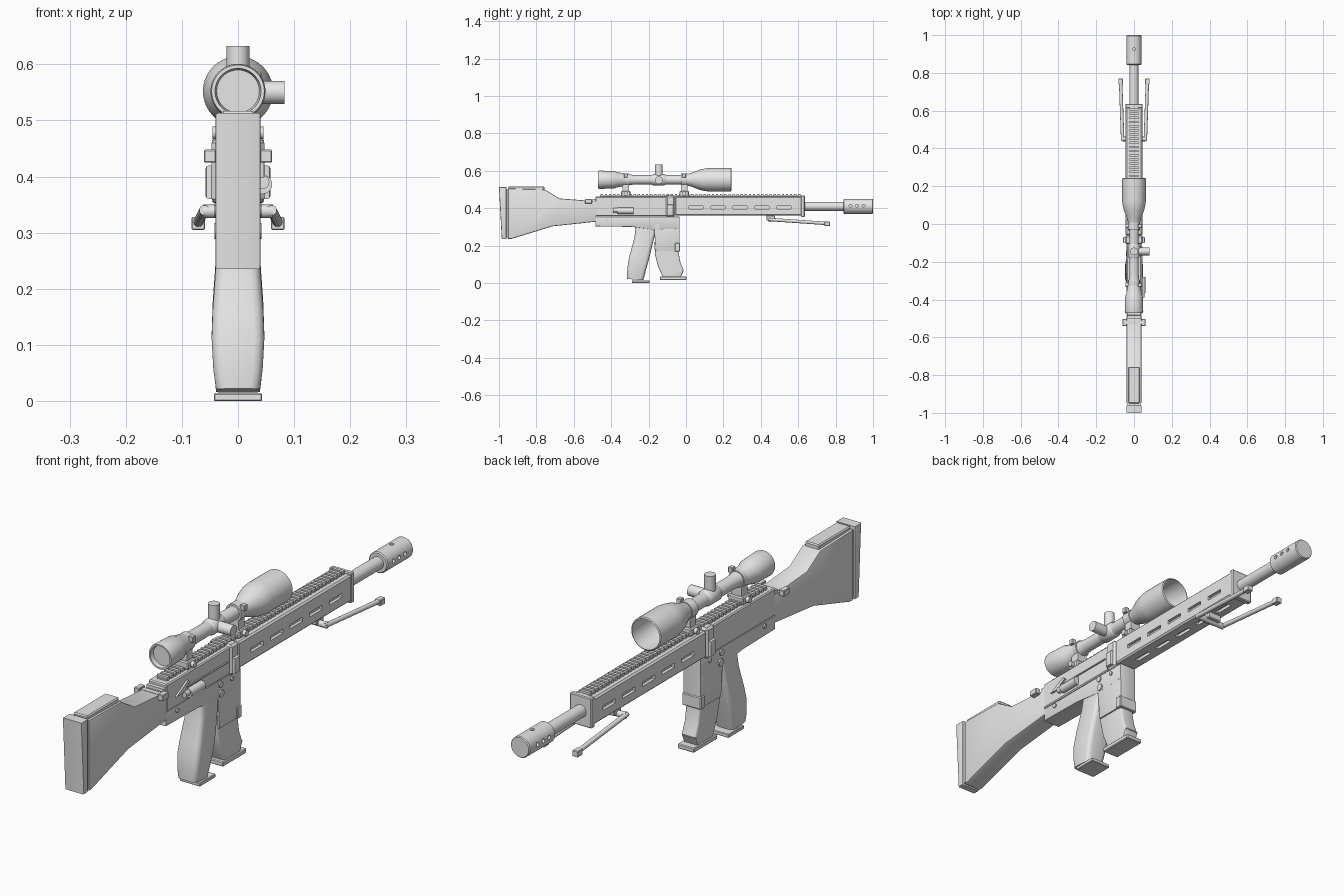
import bpy, bmesh, math
from mathutils import Matrix, Vector

if "Cube" in bpy.data.objects:
    bpy.data.objects.remove(bpy.data.objects["Cube"])

grey = bpy.data.materials.new("plain_grey")
grey.diffuse_color = (0.8, 0.8, 0.8, 1)
grey.use_nodes = True
grey.node_tree.nodes["Principled BSDF"].inputs["Base Color"].default_value = grey.diffuse_color


def finish(name, bm):
    bmesh.ops.recalc_face_normals(bm, faces=bm.faces)
    me = bpy.data.meshes.new(name)
    bm.to_mesh(me)
    bm.free()
    me.materials.append(grey)
    ob = bpy.data.objects.new(name, me)
    bpy.context.collection.objects.link(ob)
    return ob


def box(name, x0, x1, y0, y1, z0, z1, bevel=0.0):
    bm = bmesh.new()
    m = Matrix.Translation(((x0 + x1) / 2, (y0 + y1) / 2, (z0 + z1) / 2)) @ \
        Matrix.Diagonal((x1 - x0, y1 - y0, z1 - z0, 1))
    bmesh.ops.create_cube(bm, size=1, matrix=m)
    if bevel:
        bmesh.ops.bevel(bm, geom=bm.edges[:], offset=bevel, segments=1, affect='EDGES')
    return finish(name, bm)


def rod(name, a, b, r, seg=24):
    """Cylinder between two points."""
    a, b = Vector(a), Vector(b)
    d = b - a
    m = Matrix.Translation((a + b) / 2) @ d.to_track_quat('Z', 'Y').to_matrix().to_4x4()
    bm = bmesh.new()
    bmesh.ops.create_cone(bm, cap_ends=True, segments=seg, radius1=r, radius2=r,
                          depth=d.length, matrix=m)
    return finish(name, bm)


def lathe(name, profile, z, seg=40):
    """Spin (y, radius) points about the lengthwise axis at height z."""
    bm = bmesh.new()
    vs = [bm.verts.new((0, y, z + r)) for y, r in profile]
    es = [bm.edges.new(p) for p in zip(vs, vs[1:])]
    bmesh.ops.spin(bm, geom=vs + es, cent=(0, 0, z), axis=(0, 1, 0),
                   angle=math.tau, steps=seg, use_duplicate=False)
    bmesh.ops.remove_doubles(bm, verts=bm.verts[:], dist=1e-5)
    return finish(name, bm)


def prism(name, pts, x0, x1, bevel=0.0):
    """Side profile of (y, z) points extruded across x."""
    bm = bmesh.new()
    f = bm.faces.new([bm.verts.new((x0, y, z)) for y, z in pts])
    g = bmesh.ops.extrude_face_region(bm, geom=[f])
    bmesh.ops.translate(bm, vec=(x1 - x0, 0, 0),
                        verts=[v for v in g['geom'] if isinstance(v, bmesh.types.BMVert)])
    if bevel:
        rim = [e for e in bm.edges if abs(e.verts[0].co.x - e.verts[1].co.x) < 1e-5]
        bmesh.ops.bevel(bm, geom=rim, offset=bevel, segments=2, profile=0.5, affect='EDGES')
    return finish(name, bm)


def loft(name, stations, r):
    """Rounded rectangles (half_x, y0, z0, y1, z1) joined in a stack."""
    bm = bmesh.new()
    rings = []
    for hx, y0, z0, y1, z1 in stations:
        hy, ring = (y1 - y0) / 2, []
        for c, (sx, sy) in enumerate([(1, 1), (-1, 1), (-1, -1), (1, -1)]):
            for k in range(4):
                a = math.radians(90 * c + 30 * k)
                x = sx * (hx - r) + r * math.cos(a)
                t = (sy * (hy - r) + r * math.sin(a) + hy) / (2 * hy)
                ring.append(bm.verts.new((x, y0 + t * (y1 - y0), z0 + t * (z1 - z0))))
        rings.append(ring)
    for a, b in zip(rings, rings[1:]):
        for i in range(16):
            j = (i + 1) % 16
            bm.faces.new((a[i], a[j], b[j], b[i]))
    bm.faces.new(rings[0])
    bm.faces.new(rings[-1])
    return finish(name, bm)


def cut(ob, cutters):
    bpy.context.view_layer.objects.active = ob
    for c in cutters:
        m = ob.modifiers.new("cut", 'BOOLEAN')
        m.operation, m.object, m.solver = 'DIFFERENCE', c, 'EXACT'
        bpy.ops.object.modifier_apply(modifier=m.name)
        bpy.data.objects.remove(c)


# Stock with butt pad and cheek rest
prism("stock", [(-.952, .505), (-.755, .5), (-.676, .452), (-.48, .437), (-.48, .328),
                (-.715, .303), (-.935, .235), (-.952, .235)], -.039, .039, .006)
prism("butt_pad", [(-1, .513), (-.96, .513), (-.96, .235), (-.985, .235)], -.04, .04, .004)
box("pad_joint", -.034, .034, -.965, -.945, .242, .5)
box("cheek_rest", -.03, .03, -.95, -.757, .495, .517, .004)
box("sling_bar", -.06, .06, -.53, -.51, .431, .442)
for s in (-1, 1):
    box("sling_block", s * .05 - .011, s * .05 + .011, -.54, -.503, .425, .448, .002)

# Receiver
box("upper_receiver", -.039, .039, -.485, -.06, .357, .462, .004)
prism("lower_receiver", [(-.485, .355), (-.035, .355), (-.035, .29), (-.17, .285),
                         (-.29, .30), (-.485, .303)], -.037, .037, .003)
box("receiver_rear_collar", -.036, .036, -.50, -.48, .335, .45)
box("front_collar", -.047, .047, -.108, -.06, .352, .468, .008)
for s in (-1, 1):
    prism("collar_cheek", [(-.1, .36), (-.068, .36), (-.068, .42), (-.1, .42)],
          s * .04, s * .058, .006)
    for y, z, r in [(-.42, .34, .009), (-.16, .34, .012), (-.155, .303, .014), (-.09, .335, .008)]:
        rod("receiver_pin", (s * .03, y, z), (s * .042, y, z), r, 16)

# Bolt cover and charging handle on the right side
prism("bolt_lever", [(-.435, .398), (-.365, .436), (-.352, .425), (-.38, .412), (-.35, .398)],
      .036, .046)
box("bolt_track", .036, .044, -.40, -.12, .408, .412)
rod("bolt_shaft", (.044, -.39, .39), (.044, -.33, .39), .012, 16)
rod("charging_handle", (.044, -.365, .386), (.044, -.28, .386), .017, 20)

# Handguard with slots on both sides and underneath
guard = box("handguard", -.044, .044, -.06, .625, .36, .462, .006)
slots = []
for i in range(5):
    y0 = .015 + .118 * i
    for s in (-1, 1):
        slots.append(box("slot", s * .044 - .012, s * .044 + .012, y0, y0 + .075, .396, .412))
    slots.append(box("slot", -.008, .008, y0, y0 + .075, .35, .372))
cut(guard, slots)
box("handguard_cap", -.046, .046, .615, .635, .353, .468, .003)

# Toothed top rail
box("rail_base", -.02, .02, -.46, .62, .455, .467)
bm = bmesh.new()
for i in range(49):
    bmesh.ops.create_cube(bm, size=1, matrix=Matrix.Translation((0, -.45 + i * .022, .468)) @
                          Matrix.Diagonal((.046, .012, .014, 1)))
finish("rail_teeth", bm)

# Barrel and muzzle
rod("barrel", (0, .6, .41), (0, .86, .41), .024, 32)
muzzle = lathe("muzzle", [(.842, 0), (.842, .036), (.846, .04), (.996, .04), (1, .037), (1, 0)], .41)
holes = [rod("hole", (s * .025, y, .413), (s * .06, y, .413), .008, 12)
         for y in (.88, .915, .95) for s in (-1, 1)]
cut(muzzle, holes + [rod("hole", (0, .925, .435), (0, .925, .47), .008, 12)])

# Folded support legs
box("leg_bracket", -.03, .03, .43, .475, .335, .362, .003)
rod("leg_hinge", (-.062, .45, .338), (.062, .45, .338), .012, 16)
for s in (-1, 1):
    rod("leg", (s * .06, .44, .34), (s * .071, .76, .318), .009, 16)
    box("leg_foot", s * .071 - .012, s * .071 + .012, .74, .77, .305, .328, .002)

# Grip and trigger
loft("grip", [(.034, -.27, .30, -.16, .30), (.039, -.275, .245, -.165, .265),
              (.045, -.298, .16, -.185, .18), (.047, -.31, .11, -.2, .12),
              (.044, -.315, .055, -.215, .065), (.039, -.315, .022, -.228, .015)], .018)
box("grip_base", -.043, .043, -.29, -.195, 0, .014, .002)
prism("trigger", [(-.26, .30), (-.2, .30), (-.19, .262), (-.2, .258), (-.215, .28), (-.25, .27)],
      -.01, .01)

# Magazine well and magazine
prism("magazine_well", [(-.172, .31), (-.035, .31), (-.035, .17), (-.162, .17)], -.036, .036, .003)
box("well_lip", -.04, .04, -.06, -.032, .168, .215, .003)
loft("magazine", [(.03, -.17, .22, -.045, .22), (.03, -.165, .15, -.04, .165),
                  (.03, -.15, .09, -.03, .11), (.03, -.122, .028, -.012, .065)], .008)
loft("magazine_foot", [(.03, -.122, .03, -.012, .068), (.03, -.118, .026, -.03, .026)], .006)
box("magazine_base", -.035, .035, -.14, .002, .016, .034, .003)

# Scope: eyepiece, tube and hollow front bell
Z = .552
lathe("scope_body", [(-.455, 0), (-.455, .038), (-.47, .041), (-.47, .047), (-.462, .049),
                     (-.38, .046), (-.37, .041), (-.29, .027), (-.27, .025), (-.03, .025),
                     (0, .028), (.03, .037), (.07, .053), (.1, .06), (.12, .0625),
                     (.24, .0625), (.243, .058), (.13, .056), (.06, .03), (.06, 0)], Z)
lathe("turret_band", [(-.185, .024), (-.175, .03), (-.115, .03), (-.105, .024)], Z)
rod("top_turret", (0, -.145, Z + .015), (0, -.145, .633), .0205)
rod("side_turret", (.015, -.145, .55), (.083, -.145, .55), .0205)

# Scope rings and mounts
for y in (-.322, -.01):
    lathe("scope_ring", [(y - .018, .02), (y - .018, .033), (y + .018, .033), (y + .018, .02)], Z)
    box("ring_post", -.022, .022, y - .018, y + .018, .488, .53)
    box("mount_foot", -.032, .032, y - .025, y + .025, .462, .492, .004)
    rod("mount_screw", (-.045, y, .478), (.045, y, .478), .011, 16)
    box("ring_clamp", .022, .042, y - .01, y + .01, Z + .012, Z + .034, .002)

# Smooth round surfaces, keep hard edges
for ob in bpy.context.scene.objects:
    ob.select_set(True)
    bpy.context.view_layer.objects.active = ob
bpy.ops.object.shade_smooth_by_angle(angle=math.radians(32))
